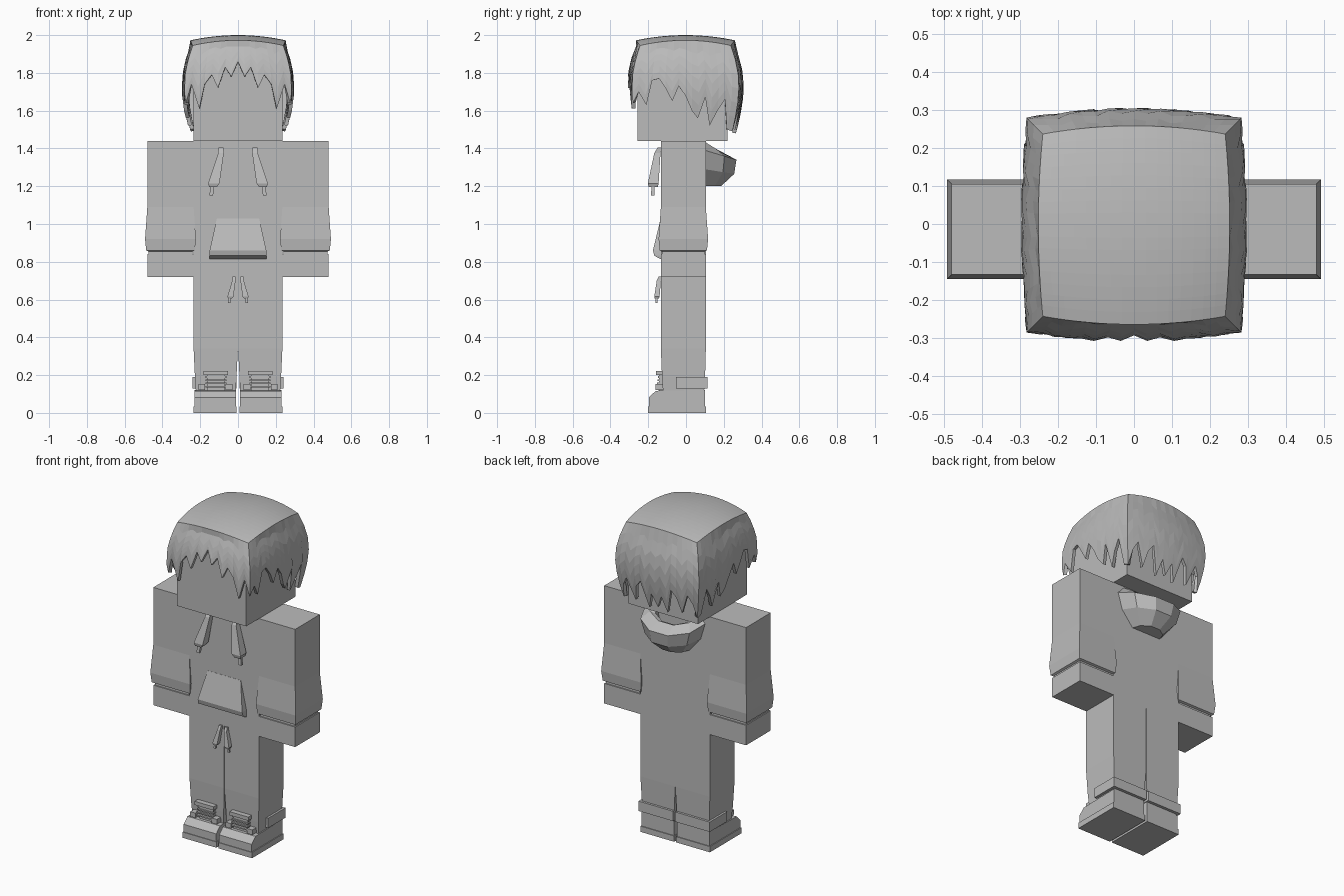
import bpy, bmesh, math

if "Cube" in bpy.data.objects:
    bpy.data.objects.remove(bpy.data.objects["Cube"])

grey = bpy.data.materials.new("plain grey")
grey.diffuse_color = (0.5, 0.5, 0.5, 1)
grey.use_nodes = True
grey.node_tree.nodes["Principled BSDF"].inputs["Base Color"].default_value = grey.diffuse_color


def finish(name, bm, mirror=False):
    bmesh.ops.remove_doubles(bm, verts=bm.verts, dist=0.0001)
    bmesh.ops.recalc_face_normals(bm, faces=bm.faces)
    me = bpy.data.meshes.new(name)
    bm.to_mesh(me)
    bm.free()
    me.materials.append(grey)
    ob = bpy.data.objects.new(name, me)
    bpy.context.collection.objects.link(ob)
    if mirror:
        ob.modifiers.new("mirror", 'MIRROR').use_mirror_merge = False
    return ob


def loft(name, rings, mirror=False):
    """Skin a stack of equal-sized closed rings and cap both ends."""
    bm = bmesh.new()
    vs = [[bm.verts.new(p) for p in r] for r in rings]
    n = len(rings[0])
    for a, b in zip(vs, vs[1:]):
        for i in range(n):
            j = (i + 1) % n
            bm.faces.new((a[i], a[j], b[j], b[i]))
    bm.faces.new(vs[0])
    bm.faces.new(vs[-1])
    return finish(name, bm, mirror)


def rect(x0, x1, y0, y1, z):
    return [(x0, y0, z), (x1, y0, z), (x1, y1, z), (x0, y1, z)]


def box(name, x0, x1, y0, y1, z0, z1, mirror=False):
    return loft(name, [rect(x0, x1, y0, y1, z0), rect(x0, x1, y0, y1, z1)], mirror)


def side_prism(name, profile, x0, x1, mirror=False):
    return loft(name, [[(x, y, z) for y, z in profile] for x in (x0, x1)], mirror)


F, B = -0.133, 0.105   # front and back planes of the body

# Head and torso
box("head", -0.235, 0.235, -0.256, 0.22, 1.44, 1.91)
box("torso", -0.235, 0.235, F, B, 0.72, 1.44)

# Sleeves flare towards the cuff, hands sit below a narrow gap
loft("sleeve", [rect(0.235 - d, 0.48 + d, F - d, B + d, z) for z, d in
                ((1.44, 0), (1.09, 0), (0.92, 0.012), (0.86, 0.006), (0.855, -0.006))], True)
box("hand", 0.235, 0.48, F, B, 0.72, 0.842, True)
box("wrist", 0.242, 0.473, F + 0.007, B - 0.007, 0.83, 0.87, True)

# Trouser legs
loft("trouser_leg", [rect(0.0006, 0.235, F, B, 0.72), rect(0.0006, 0.235, F, B, 0.34),
                     rect(0.008, 0.228, F + 0.006, B - 0.004, 0.19),
                     rect(0.012, 0.222, F + 0.012, B - 0.01, 0.1)], True)

# Shoes
box("sole", 0.007, 0.235, -0.2, B, 0, 0.035, True)
side_prism("shoe_upper", [(0.1, 0.03), (-0.196, 0.03), (-0.196, 0.082),
                          (-0.16, 0.117), (0.1, 0.122)], 0.01, 0.23, True)
box("ankle_strap", 0.007, 0.241, -0.053, 0.115, 0.13, 0.19, True)
box("shoe_tongue", 0.07, 0.165, -0.142, -0.12, 0.11, 0.205, True)
box("tongue_bar", 0.054, 0.182, -0.16, -0.125, 0.2, 0.222, True)
for i in range(4):
    z = 0.135 + i * 0.017
    box("lace", 0.062, 0.172, -0.156 + i * 0.003, -0.12, z, z + 0.008, True)
for x in (0.03, 0.175):
    box("lace_bracket", x, x + 0.035, -0.162, -0.12, 0.122, 0.152, True)

# Front pocket
loft("pocket", [rect(-w, w, y, -0.12, z) for w, y, z in
                ((0.112, F - 0.001, 1.03), (0.15, -0.175, 0.86),
                 (0.152, -0.168, 0.832), (0.15, F - 0.002, 0.815))])


# Drawstrings with a fat toggle and a small tip
def drawstring(name, rows):
    loft(name, [rect(x - w, x + w, y0, y1, z) for x, w, y0, y1, z in rows], True)


drawstring("hood_string", ((0.09, 0.014, -0.15, -0.13, 1.405), (0.09, 0.015, -0.168, -0.135, 1.375),
                           (0.128, 0.03, -0.202, -0.145, 1.215), (0.132, 0.02, -0.197, -0.15, 1.195)))
drawstring("hood_string_tip", ((0.136, 0.009, -0.182, -0.168, 1.2), (0.142, 0.01, -0.186, -0.168, 1.15)))
drawstring("waist_string", ((0.02, 0.008, -0.145, -0.13, 0.722), (0.022, 0.009, -0.155, -0.133, 0.7),
                            (0.04, 0.016, -0.168, -0.14, 0.615), (0.042, 0.01, -0.165, -0.143, 0.605)))
drawstring("waist_string_tip", ((0.043, 0.005, -0.16, -0.15, 0.61), (0.047, 0.006, -0.162, -0.15, 0.582)))

# Lowered hood: an open faceted bowl against the back
hood = []
for a, b, z_end, z_back in ((0.1, 0.085, 1.2, 1.2), (0.175, 0.155, 1.29, 1.265),
                            (0.205, 0.167, 1.39, 1.34), (0.165, 0.095, 1.435, 1.375),
                            (0.13, 0.07, 1.42, 1.365), (0.1, 0.045, 1.31, 1.29)):
    ring = []
    for i in range(6):
        t = math.pi * i / 5
        s = math.sin(t) / math.sin(math.pi * 0.4)
        ring.append((a * math.cos(t), 0.1 + b * s, z_end + (z_back - z_end) * s))
    hood.append(ring)
loft("hood", hood)

# Hair: domed top and bulging walls that end in pointed locks
N = 16
front = [1.64, 1.74, 1.61, 1.74, 1.79, 1.72, 1.83, 1.78, 1.86]
back = [1.49, 1.58, 1.63, 1.5, 1.6, 1.64, 1.48, 1.58, 1.5]
side = [1.64, 1.7, 1.63, 1.76, 1.77, 1.72, 1.65, 1.73, 1.68,
        1.6, 1.56, 1.67, 1.52, 1.6, 1.66, 1.5, 1.49]
front += front[-2::-1]
back += back[-2::-1]
widths = [(1.94, 0.24), (1.88, 0.262), (1.8, 0.279), (1.7, 0.284), (1.6, 0.272), (1.46, 0.242)]


def half_width(z):
    if z >= widths[0][0]:
        return widths[0][1]
    for (za, wa), (zb, wb) in zip(widths, widths[1:]):
        if z >= zb:
            return wa + (wb - wa) * (za - z) / (za - zb)
    return widths[-1][1]


def hair_point(u, v, z):
    w = half_width(z)
    return (u * w * (1 + 0.05 * (1 - v * v)), -0.003 + v * w * (1 + 0.09 * (1 - u * u)), z)


def top_z(u, v):
    return 1.945 + 0.0275 * (1 - u * u) + 0.0275 * (1 - v * v)


bm = bmesh.new()


def add_grid(point, cols, rows):
    g = [[bm.verts.new(point(i, j)) for j in range(rows + 1)] for i in range(cols + 1)]
    for i in range(cols):
        for j in range(rows):
            bm.faces.new((g[i][j], g[i + 1][j], g[i + 1][j + 1], g[i][j + 1]))


def crown(i, j):
    u, v = 2 * i / N - 1, 2 * j / N - 1
    x, y, _ = hair_point(u, v, 1.95)
    return (x, y, top_z(u, v))


def wall(place, ends):
    def point(i, j):
        u, v = place(2 * i / N - 1)
        x, y, _ = hair_point(u, v, 1.95)
        zt = top_z(u, v)
        if j == 0:
            return (x, y, zt)
        z = zt + (ends[i] - zt) * j / 6
        return hair_point(u, v, min(z, 1.94))
    add_grid(point, N, 6)


add_grid(crown, N, N)
wall(lambda t: (t, -1), front)
wall(lambda t: (t, 1), back)
wall(lambda t: (1, t), side)
wall(lambda t: (-1, t), side)
hair = finish("hair", bm)
shell = hair.modifiers.new("thickness", 'SOLIDIFY')
shell.thickness = 0.02
shell.offset = -1
